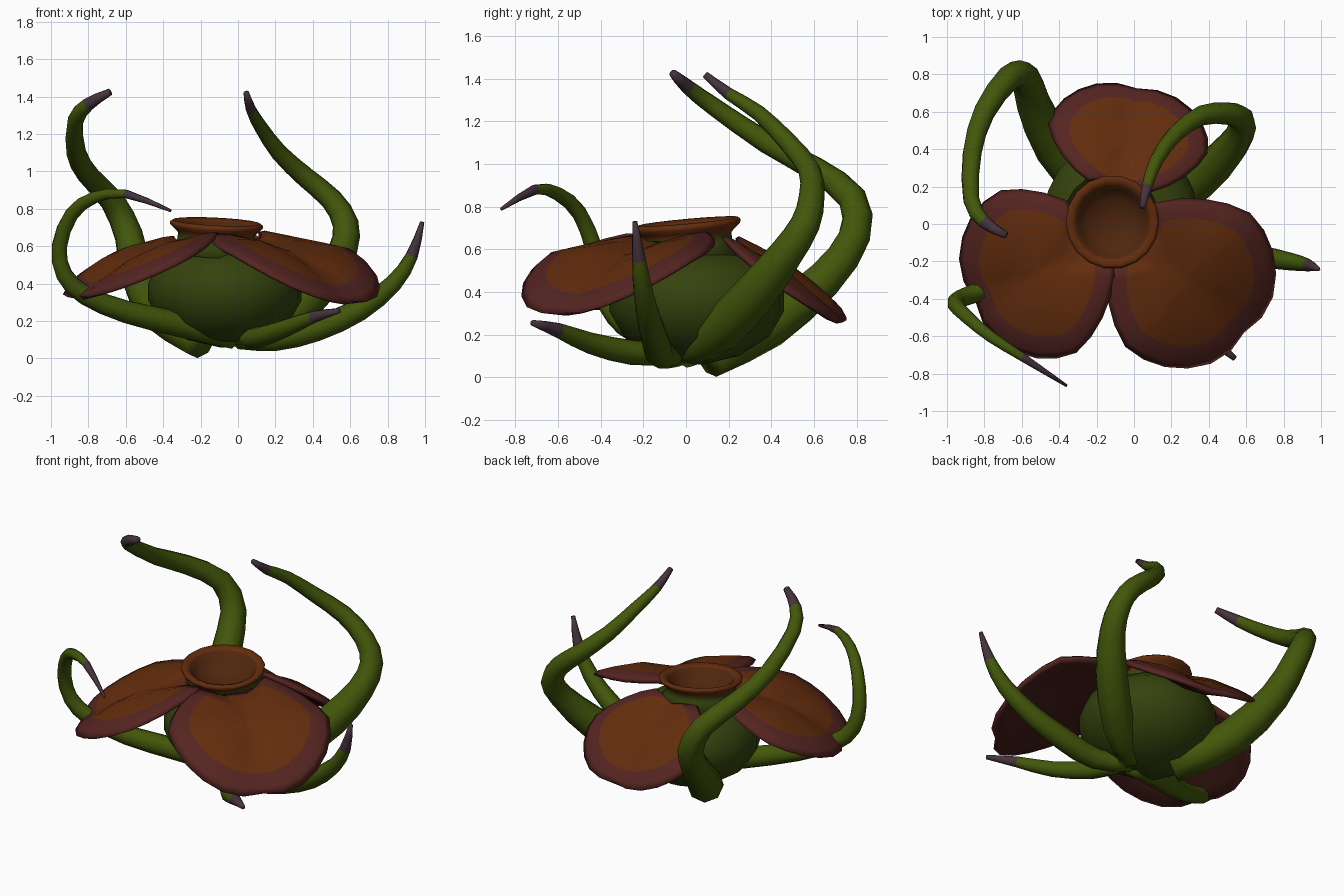
import bpy, bmesh, math
from mathutils import Vector

if "Cube" in bpy.data.objects:
    bpy.data.objects.remove(bpy.data.objects["Cube"])


def mat(name, rgb):
    m = bpy.data.materials.new(name)
    m.diffuse_color = (*rgb, 1)
    m.use_nodes = True
    m.node_tree.nodes["Principled BSDF"].inputs["Base Color"].default_value = m.diffuse_color
    return m


GREEN = mat("stem_green", (0.055, 0.095, 0.003))
DARK = mat("bulb_green", (0.035, 0.055, 0.004))
TIP = mat("tip_purple", (0.06, 0.033, 0.045))
RUST = mat("petal_rust", (0.125, 0.026, 0.004))
EDGE = mat("petal_edge", (0.09, 0.018, 0.015))
UNDER = mat("petal_underside", (0.05, 0.011, 0.008))
INNER = mat("mouth_inner", (0.08, 0.02, 0.004))


def finish(name, bm, mats):
    bmesh.ops.recalc_face_normals(bm, faces=bm.faces)
    me = bpy.data.meshes.new(name)
    bm.to_mesh(me)
    bm.free()
    for m in mats:
        me.materials.append(m)
    for p in me.polygons:
        p.use_smooth = True
    ob = bpy.data.objects.new(name, me)
    bpy.context.collection.objects.link(ob)
    return ob


def skin(bm, rings, mat_of=lambda i: 0):
    """Bridge rings of points with quads and cap both ends."""
    vr = [[bm.verts.new(p) for p in r] for r in rings]
    n = len(vr[0])
    for i in range(len(vr) - 1):
        for j in range(n):
            k = (j + 1) % n
            f = bm.faces.new((vr[i][j], vr[i][k], vr[i + 1][k], vr[i + 1][j]))
            f.material_index = mat_of(i)
    bm.faces.new(vr[0]).material_index = mat_of(0)
    bm.faces.new(vr[-1]).material_index = mat_of(len(vr) - 2)


def lathe(name, profile, cx, cy, mats, n=18, tilt=(0, 0), mat_of=lambda i: 0):
    rings = []
    for r, z in profile:
        ring = []
        for j in range(n):
            a = math.tau * j / n
            x, y = r * math.cos(a), r * math.sin(a)
            ring.append((cx + x, cy + y, z + tilt[0] * x + tilt[1] * y))
        rings.append(ring)
    bm = bmesh.new()
    skin(bm, rings, mat_of)
    return finish(name, bm, mats)


def tentacle(name, pts, n=8, sub=2):
    # Catmull-Rom resample of x, y, z, radius
    P = [Vector(p) for p in pts]
    P = [2 * P[0] - P[1]] + P + [2 * P[-1] - P[-2]]
    path = []
    for i in range(1, len(P) - 2):
        a, b, c, d = P[i - 1:i + 3]
        for s in range(sub):
            t = s / sub
            path.append(0.5 * (2 * b + (c - a) * t + (2 * a - 5 * b + 4 * c - d) * t * t
                               + (3 * b - a - 3 * c + d) * t ** 3))
    path.append(P[-2])
    rings, side = [], None
    for i, p in enumerate(path):
        tan = (path[min(i + 1, len(path) - 1)] - path[max(i - 1, 0)]).to_3d().normalized()
        if side is None:
            side = tan.orthogonal()
        side = (side - tan * side.dot(tan)).normalized()
        up = tan.cross(side)
        rings.append([p.to_3d() + p.w * (side * math.cos(math.tau * j / n)
                                         + up * math.sin(math.tau * j / n)) for j in range(n)])
    bm = bmesh.new()
    last = len(rings) - 3
    skin(bm, rings, lambda i: 1 if i >= last else 0)
    return finish(name, bm, [GREEN, TIP])


def petal(name, angle, uc, vc, a, b, z0, slope, dome, curl, n=24):
    ca, sa = math.cos(math.radians(angle)), math.sin(math.radians(angle))

    def ring(s, thick):
        pts = []
        for j in range(n):
            th = math.tau * j / n
            t = th if th < math.pi else th - math.tau
            k = s * (1.02 - 0.1 * math.exp(-(t / 0.25) ** 2))
            u = uc + k * a * math.cos(th)
            v = k * b * math.sin(th) * (1 - 0.22 * max(0, -math.cos(th)))
            lift = curl * (v / b) ** 2
            crease = 0.05 * math.exp(-(v / 0.1) ** 2)
            v += vc
            d = math.hypot(u, v)
            if d < 0.24:        # stay outside the mouth
                u, v = u * 0.24 / d, v * 0.24 / d
            q = max(0, 1 - s * s) ** 0.3
            # two puffed lobes either side of a central crease
            z = z0 - slope * u + dome * (1 - s * s) * min(1, max(0, u / uc)) + thick * q
            z += lift * min(1, max(0, u / uc)) - crease * (1 - s * s) ** 0.5
            pts.append((-0.11 + u * ca - v * sa, 0.01 + u * sa + v * ca, z))
        return pts

    steps = (0.06, 0.4, 0.75, 0.93)
    rings = [ring(s, 0.04) for s in steps] + [ring(1, 0)] + [ring(s, -0.04) for s in reversed(steps)]
    bm = bmesh.new()
    skin(bm, rings, lambda i: 0 if i < 2 else 1 if i < 5 else 2)
    return finish(name, bm, [RUST, EDGE, UNDER])


# Bulb body
lathe("bulb", [(0.03, 0.06), (0.2, 0.1), (0.34, 0.19), (0.41, 0.31), (0.41, 0.4),
               (0.37, 0.49), (0.28, 0.56), (0.1, 0.59)], -0.07, 0.05, [DARK], n=20)

# Flared mouth with hollow cup
lathe("mouth", [(0.27, 0.56), (0.21, 0.63), (0.205, 0.665), (0.225, 0.685), (0.247, 0.705),
                (0.25, 0.72), (0.235, 0.732), (0.2, 0.715), (0.175, 0.67), (0.13, 0.63), (0.04, 0.61)],
      -0.115, 0.01, [RUST, INNER, DARK], n=18, tilt=(-0.05, 0.09),
      mat_of=lambda i: 2 if i < 2 else 1 if i > 6 else 0)

# Three notched petals
petal("petal_back", 80, 0.455, 0, 0.295, 0.425, 0.79, 0.71, 0.03, 0)
petal("petal_left", 205, 0.475, 0.07, 0.405, 0.47, 0.715, 0.45, 0.07, 0.01)
petal("petal_right", 317, 0.5, 0.045, 0.45, 0.48, 0.715, 0.45, 0.09, 0.07)

# Five curling tentacles (x, y, z, radius)
tentacle("tentacle_back_left", [
    (-.2, .11, .09, .095), (-.42, .4, .25, .11), (-.54, .65, .46, .092), (-.585, .79, .66, .078),
    (-.67, .78, .84, .068), (-.8, .6, .98, .06), (-.865, .38, 1.1, .053), (-.87, .13, 1.27, .044),
    (-.8, .01, 1.36, .036), (-.685, -.06, 1.425, .02)])
tentacle("tentacle_back_right", [
    (.03, 0, .1, .06), (.25, .15, .21, .1), (.45, .33, .4, .1), (.56, .47, .58, .08),
    (.575, .56, .72, .07), (.5, .59, .85, .06), (.36, .58, .97, .054), (.22, .48, 1.1, .046),
    (.12, .34, 1.24, .037), (.07, .2, 1.33, .029), (.045, .09, 1.42, .016)])
tentacle("tentacle_right", [
    (0, -.03, .1, .05), (.2, -.12, .105, .065), (.42, -.14, .16, .068), (.65, -.17, .26, .06),
    (.83, -.2, .4, .048), (.93, -.22, .55, .034), (.985, -.24, .73, .012)])
tentacle("tentacle_front_right", [
    (.02, -.05, .11, .05), (.12, -.25, .115, .058), (.25, -.45, .16, .05),
    (.4, -.6, .22, .035), (.54, -.72, .255, .014)])
tentacle("tentacle_front_left", [
    (-.02, -.05, .1, .05), (-.3, -.15, .18, .068), (-.6, -.28, .25, .06), (-.82, -.36, .34, .052),
    (-.93, -.4, .45, .047), (-.955, -.43, .6, .043), (-.89, -.5, .77, .038),
    (-.77, -.6, .86, .032), (-.6, -.71, .88, .024), (-.36, -.865, .79, .008)])
